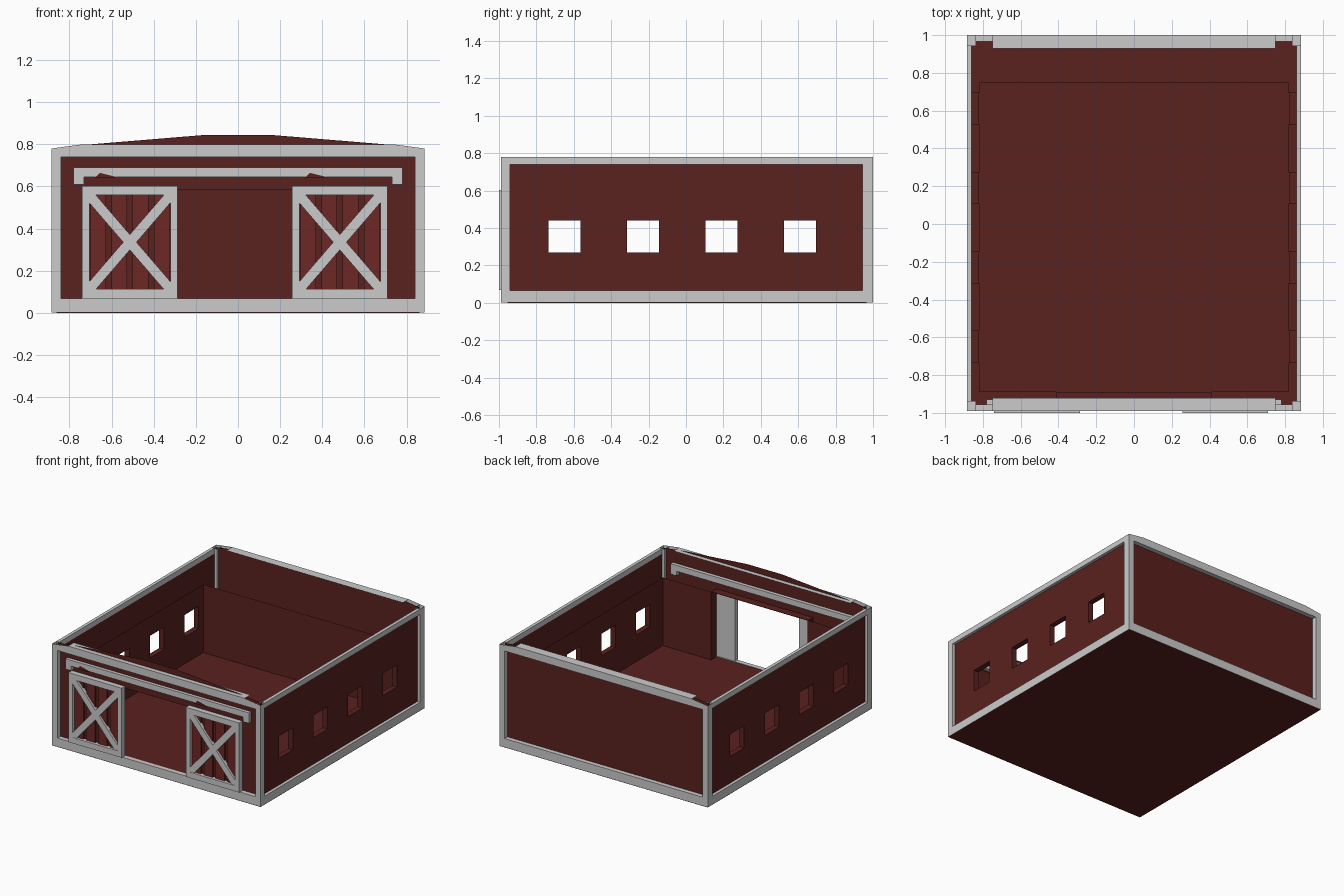
import bpy, bmesh, math
from mathutils import Vector, Matrix

if "Cube" in bpy.data.objects:
    bpy.data.objects.remove(bpy.data.objects["Cube"])


def material(name, color):
    m = bpy.data.materials.new(name)
    m.diffuse_color = color
    m.use_nodes = True
    m.node_tree.nodes["Principled BSDF"].inputs["Base Color"].default_value = m.diffuse_color
    return m


RED = material("barn_red", (0.1, 0.015, 0.013, 1))
PLANK = material("plank_red", (0.15, 0.02, 0.018, 1))


def make(name, faces, mat=None):
    """Object from a list of polygons, welded together."""
    bm = bmesh.new()
    for f in faces:
        bm.faces.new([bm.verts.new(p) for p in f])
    bmesh.ops.remove_doubles(bm, verts=bm.verts, dist=1e-5)
    bmesh.ops.recalc_face_normals(bm, faces=bm.faces)
    me = bpy.data.meshes.new(name)
    bm.to_mesh(me)
    bm.free()
    ob = bpy.data.objects.new(name, me)
    bpy.context.collection.objects.link(ob)
    if mat:
        me.materials.append(mat)
    return ob


def box(x0, x1, y0, y1, z0, z1, top=True):
    a = [(x0, y0), (x1, y0), (x1, y1), (x0, y1)]
    lo = [(x, y, z0) for x, y in a]
    hi = [(x, y, z1) for x, y in a]
    faces = [lo[::-1]] + [[lo[i], lo[(i + 1) % 4], hi[(i + 1) % 4], hi[i]] for i in range(4)]
    return faces + ([hi] if top else [])


def prism(profile, y0, y1):
    """Extrude an x-z outline along y."""
    n = len(profile)
    a = [(x, y0, z) for x, z in profile]
    b = [(x, y1, z) for x, z in profile]
    return [a, b[::-1]] + [[a[i], b[i], b[(i + 1) % n], a[(i + 1) % n]] for i in range(n)]


def sheet(place, u, v, holes=()):
    """Flat wall with rectangular holes; place(u, v) gives the 3D point."""
    us = sorted({*u, *[h[i] for h in holes for i in (0, 1)]})
    vs = sorted({*v, *[h[i] for h in holes for i in (2, 3)]})
    out = []
    for a, b in zip(us, us[1:]):
        for c, d in zip(vs, vs[1:]):
            m, n = (a + b) / 2, (c + d) / 2
            if not any(h[0] < m < h[1] and h[2] < n < h[3] for h in holes):
                out.append([place(a, c), place(b, c), place(b, d), place(a, d)])
    return out


def reveal(p, q, h):
    """Tunnel joining the same hole in two parallel sheets."""
    c = [(h[0], h[2]), (h[1], h[2]), (h[1], h[3]), (h[0], h[3])]
    return [[p(*c[i]), p(*c[(i + 1) % 4]), q(*c[(i + 1) % 4]), q(*c[i])] for i in range(4)]


FLOOR, INNER, EAVE, TOP = 0.065, 0.588, 0.78, 0.798
windows = [(y - 0.085, y + 0.085, 0.27, 0.44) for y in (-0.65, -0.23, 0.19, 0.61)]
door_hole = (-0.41, 0.41, FLOOR, 0.585)

# Side walls: outer skin, lower inner lining, window reveals, trim rails
for s, side in ((-1, "left"), (1, "right")):
    outer = lambda y, z, s=s: (s * 0.862, y, z)
    inner = lambda y, z, s=s: (s * 0.82, y, z)
    f = sheet(outer, (-0.955, 0.965), (0, EAVE), windows)
    f += sheet(inner, (-0.89, 0.75), (FLOOR, INNER), windows)
    for w in windows:
        f += reveal(outer, inner, w)
    make(side + "_wall", f, RED)
    x0, x1 = sorted((s * 0.86, s * 0.885))
    make(side + "_bottom_rail", box(x0, x1, -0.94, 0.945, 0.001, 0.065))
    make(side + "_top_rail", box(x0, x1, -0.94, 0.945, 0.74, EAVE))
    # Corner posts are hollow and open at the top
    p0, p1 = sorted((s * 0.84, s * 0.885))
    make(side + "_front_post", box(p0, p1, -0.99, -0.94, 0.001, EAVE, False))
    make(side + "_back_post", box(p0, p1, 0.945, 1.0, 0.001, EAVE, False))

# Front wall with doorway, inner lining and low gable
front = lambda x, z: (x, -0.955, z)
lining = lambda x, z: (x, -0.89, z)
f = sheet(front, (-0.862, 0.862), (0, 0.745), [door_hole])
f += sheet(lining, (-0.82, 0.82), (FLOOR, INNER), [door_hole])
f += reveal(front, lining, door_hole)
make("front_wall", f, RED)
gable = [(-0.862, 0.745), (0.862, 0.745), (0.862, EAVE), (0.72, TOP),
         (0.15, 0.845), (-0.15, 0.845), (-0.72, TOP), (-0.862, EAVE)]
make("front_gable", [[front(x, z) for x, z in gable]], RED)

# Back wall and its inner lining
back = [(-0.862, 0), (0.862, 0), (0.862, EAVE), (0.75, TOP - 0.002),
        (-0.75, TOP - 0.002), (-0.862, EAVE)]
make("back_wall", [[(x, 0.965, z) for x, z in back]], RED)
make("back_lining", sheet(lambda x, z: (x, 0.75, z), (-0.82, 0.82), (FLOOR, INNER)), RED)

# Front and back trim: bottom rail, raised top fascia, flat cap
fascia = [(-0.885, EAVE), (-0.84, 0.74), (0.84, 0.74), (0.885, EAVE),
          (0.75, TOP), (-0.75, TOP)]
for name, edge, skin, c0, c1 in (("front", -0.99, -0.955, -0.99, -0.92),
                                 ("back", 1.0, 0.965, 0.93, 1.0)):
    y0, y1 = sorted((edge, skin))
    make(name + "_bottom_rail", box(-0.84, 0.84, y0, y1, 0.001, 0.068))
    make(name + "_fascia", [
        [(x, edge, z) for x, z in fascia],
        [(-0.84, edge, 0.74), (0.84, edge, 0.74), (0.84, skin, 0.74), (-0.84, skin, 0.74)],
        [(-0.75, c0, TOP), (0.75, c0, TOP), (0.75, c1, TOP), (-0.75, c1, TOP)]])

# Floor and underside
make("floor", sheet(lambda x, y: (x, y, FLOOR), (-0.82, 0.82), (-0.89, 0.75)), RED)
make("underside", sheet(lambda x, y: (x, y, 0), (-0.885, 0.885), (-0.99, 1.0)), RED)

# Sliding door track with turned-down ends, running through the wall
track = [(-0.78, 0.61), (-0.73, 0.61), (-0.73, 0.645), (0.73, 0.645), (0.73, 0.61),
         (0.78, 0.61), (0.78, 0.69), (-0.78, 0.69)]
make("door_track", prism(track, -0.98, -0.928))

# Sliding doors: backing, planks, frame, cross braces and hanger
for name, x0 in (("left", -0.74), ("right", 0.257)):
    x1, z0, z1, w = x0 + 0.453, 0.068, 0.602, 0.034
    make(name + "_door_backing", box(x0 + 0.01, x1 - 0.01, -0.968, -0.962, z0 + 0.01, z1 - 0.01), RED)
    make(name + "_door_back", sheet(lambda x, z: (x, -0.96, z), (x0, x1), (z0, z1)))
    f = []
    for i in range(4):
        a = x0 + w + 0.004 + i * 0.101
        f += box(a, a + 0.075, -0.98, -0.966, z0 + 0.03, z1 - 0.03)
    make(name + "_door_planks", f, PLANK)
    f = box(x0, x0 + w, -1.0, -0.96, z0, z1) + box(x1 - w, x1, -1.0, -0.96, z0, z1)
    make(name + "_door_stiles", f)
    f = []
    for a, b in ((z0, z0 + 0.044), (z1 - 0.044, z1)):
        f += box(x0 + w, x1 - w, -1.0, -0.96, a, b)
    make(name + "_door_rails", f)
    xl, xr, zl, zr = x0 + w, x1 - w, z0 + 0.044, z1 - 0.044
    d, e = 0.032, 0.036
    for k, flip in enumerate((False, True)):
        p = [(xl, zl), (xl + d, zl), (xr, zr - e), (xr, zr), (xr - d, zr), (xl, zl + e)]
        if flip:
            p = [(xl + xr - x, z) for x, z in p]
        make(f"{name}_door_brace_{k + 1}", prism(p, -0.998 + k * 0.001, -0.97))
    h = x0 + 0.06
    make(name + "_door_hanger",
         prism([(h, 0.64), (h + 0.1, 0.64), (h + 0.095, 0.647), (h + 0.025, 0.664)],
               -0.984, -0.95), RED)
